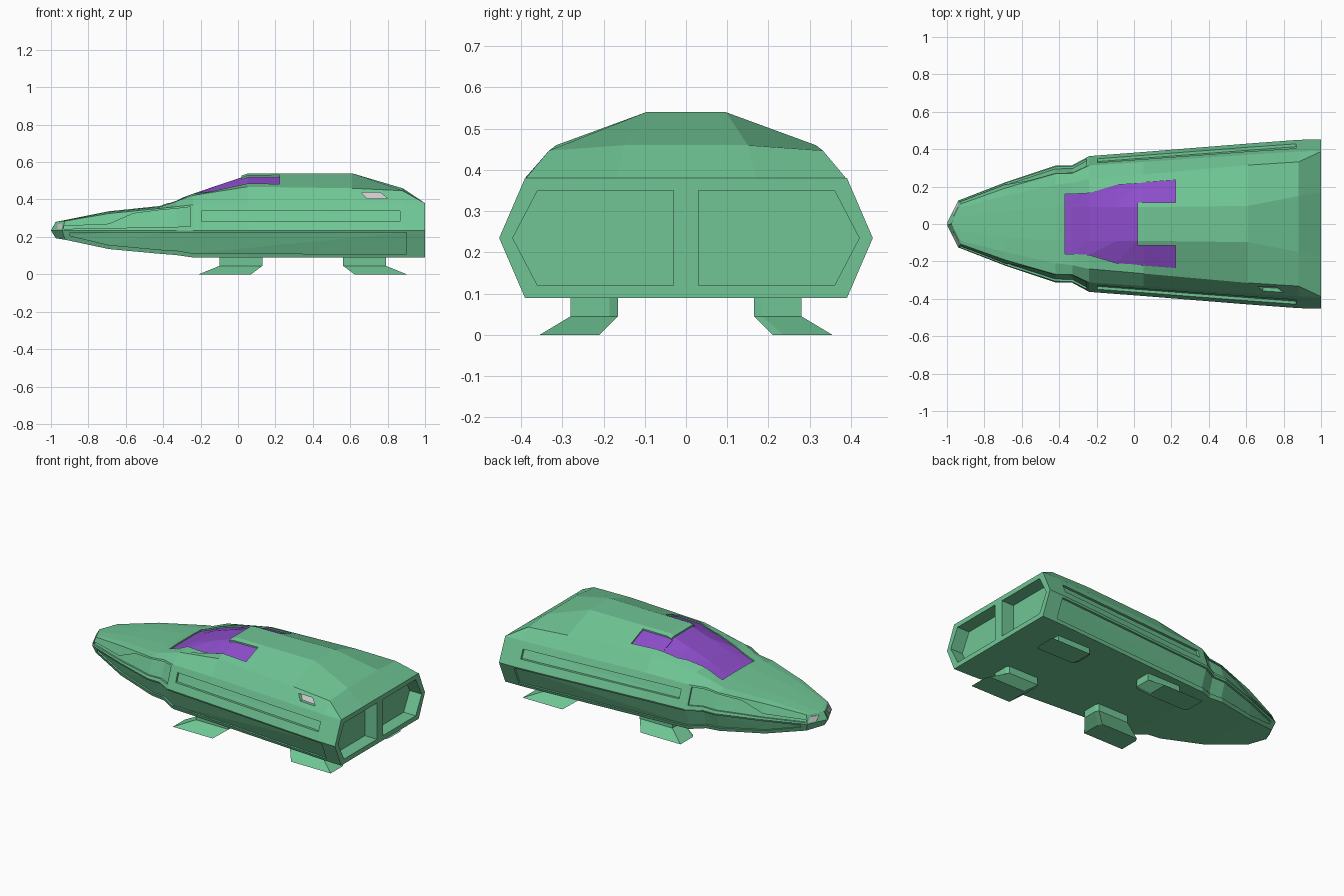
import bpy, bmesh
from mathutils import Vector
from mathutils.bvhtree import BVHTree

if "Cube" in bpy.data.objects:
    bpy.data.objects.remove(bpy.data.objects["Cube"])


def material(name, rgb):
    m = bpy.data.materials.new(name)
    m.diffuse_color = (*rgb, 1)
    m.use_nodes = True
    m.node_tree.nodes["Principled BSDF"].inputs["Base Color"].default_value = m.diffuse_color
    return m


GREEN = material("hull_green", (0.16, 0.56, 0.30))
PURPLE = material("glass_purple", (0.27, 0.075, 0.60))


def make(name, verts, faces, mat=None):
    bm = bmesh.new()
    vs = [bm.verts.new(v) for v in verts]
    for f in faces:
        bm.faces.new([vs[i] for i in f])
    bmesh.ops.recalc_face_normals(bm, faces=bm.faces)
    me = bpy.data.meshes.new(name)
    bm.to_mesh(me)
    bm.free()
    ob = bpy.data.objects.new(name, me)
    bpy.context.collection.objects.link(ob)
    if mat:
        me.materials.append(mat)
    return ob


def loft(name, rings, mat=None):
    n, k = len(rings[0]), len(rings)
    faces = [range(n), range((k - 1) * n, k * n)]
    for r in range(k - 1):
        for i in range(n):
            j = (i + 1) % n
            faces.append((r * n + i, r * n + j, r * n + n + j, r * n + n + i))
    return make(name, [p for ring in rings for p in ring], faces, mat)


# Hull sections: x, edge setback, mid half width, bottom z, shoulder z,
# outer roof y and z, inner roof y and z
SECTIONS = [
    (-1.00, .025, .004, .193, .279, .003, .28, .001, .28),
    (-.94, .015, .125, .185, .285, .09, .288, .04, .29),
    (-.69, 0, .222, .135, .325, .15, .333, .07, .337),
    (-.42, 0, .312, .110, .352, .21, .360, .09, .365),
    (-.33, 0, .314, .103, .362, .22, .390, .09, .396),
    (-.24, 0, .363, .090, .372, .24, .422, .09, .44),
    (0.05, 0, .385, .090, .378, .265, .468, .09, .538),
    (0.61, 0, .430, .090, .380, .315, .460, .097, .54),
    (0.88, 0, .450, .090, .380, .332, .447, .15, .46),
    (1.00, 0, .453, .090, .380, .388, .380, .17, .38),
]
rings = []
for x, dx, ym, zb, zu, yr, zr, yt, zt in SECTIONS:
    half = [(x + dx, ym * .862, zb), (x, ym, .235), (x + dx, ym * .862, zu),
            (x + dx, yr, zr), (x + dx, yt, zt)]
    rings.append(half + [(a, -b, c) for a, b, c in reversed(half)])
hull = loft("hull", rings, GREEN)

# Ray target for parts that follow the hull surface
bm = bmesh.new()
bm.from_mesh(hull.data)
tree = BVHTree.FromBMesh(bm)
bm.free()


def patch(name, rows, side, low, high, mat=None):
    """Slab over the hull from a grid of (x, c); side 0 = top, +-1 = flank."""
    out = Vector((0, side, 0)) if side else Vector((0, 0, 1))
    hits = []
    for row in rows:
        for x, c in row:
            start = Vector((x, 2 * side, c)) if side else Vector((x, c, 2))
            hits.append(tree.ray_cast(start, -out)[0])
    r, n, t = len(rows), len(rows[0]), len(hits)
    verts = [h + out * low for h in hits] + [h + out * high for h in hits]
    faces = []
    for i in range(r - 1):
        for j in range(n - 1):
            a, b, c, d = i * n + j, i * n + j + 1, i * n + n + j + 1, i * n + n + j
            for tri in ((a, b, c), (a, c, d)):
                faces += [tri, tuple(v + t for v in reversed(tri))]
    edge = list(range(n)) + [i * n + n - 1 for i in range(1, r)]
    edge += [(r - 1) * n + j for j in range(n - 2, -1, -1)] + [i * n for i in range(r - 2, 0, -1)]
    for a, b in zip(edge, edge[1:] + edge[:1]):
        faces.append((a, b, b + t, a + t))
    return make(name, verts, faces, mat)


def strip(stations):
    return [[(x, a), (x, b)] for x, a, b in stations]


cutters = []

# Canopy: wide windscreen and two side arms, slightly sunk in the roof
body = [[(x, y) for y in (-w, -.09, .09, w)]
        for x, w in ((-.37, .16), (-.33, .16), (-.24, .165), (-.09, .21), (.02, .217))]
arms = [[[(x, s * y) for y in (.115, b)] for x, b in
         ((.015, .217), (.05, .222), (.222, .235))] for s in (-1, 1)]
for name, rows in (("windscreen", body), ("left_window", arms[1]), ("right_window", arms[0])):
    cutters.append(patch(name + "_cutter", rows, 0, -.012, .06))
    patch(name, rows, 0, -.03, -.009, PURPLE)

# Flank recesses and nose lamps on both sides
SLOT = strip([(-.195, .283, .338), (.865, .283, .338)])
LOWER = strip([(-.9, .207, .222), (-.69, .157, .224), (-.42, .132, .224), (-.33, .127, .224),
               (-.24, .112, .224), (.9, .108, .224)])
FORE = strip([(-.93, .243, .258), (-.69, .246, .268), (-.56, .25, .325), (-.42, .252, .343),
              (-.33, .254, .351), (-.255, .256, .36)])
LAMP = strip([(-.966, .243, .268), (-.942, .243, .272)])
for s in (-1, 1):
    cutters.append(patch("slot_cutter", SLOT, s, -.015, .05))
    cutters.append(patch("lower_cutter", LOWER, s, -.012, .05))
    cutters.append(patch("fore_cutter", FORE, s, -.011, .05))
    patch("nose_lamp", LAMP, s, -.012, .007)

# Grey hatch on one side only
HATCH = [[(.69, .405), (.66, .438)], [(.80, .405), (.76, .438)]]
cutters.append(patch("hatch_cutter", HATCH, -1, -.026, .06))
patch("hatch", HATCH, -1, -.04, -.02)

# Rear engine wells
for s in (-1, 1):
    well = [(.03, .12), (.36, .12), (.42, .235), (.36, .35), (.03, .35)]
    cutters.append(loft("well_cutter", [[(x, s * y, z) for y, z in well] for x in (.915, 1.1)]))

# Cut all recesses
for c in cutters:
    c.hide_render = True
    mod = hull.modifiers.new(c.name, 'BOOLEAN')
    mod.object, mod.operation, mod.solver = c, 'DIFFERENCE', 'EXACT'
bpy.context.view_layer.update()
cut = bpy.data.meshes.new_from_object(hull.evaluated_get(bpy.context.evaluated_depsgraph_get()))
hull.modifiers.clear()
hull.data = cut
for p in cut.polygons:
    p.material_index = 0
for c in cutters:
    bpy.data.objects.remove(c)


# Landing legs: chamfered post with a splayed foot
def leg_ring(x0, x1, y0, y1, z, c=.02):
    d = c / 2
    return [(x0, y1, z), (x1, y1, z), (x1, y0 + c, z), (x1 - d, y0, z), (x0 + d, y0, z), (x0, y0 + c, z)]


POST = [leg_ring(-.1, .13, .165, .28, .10), leg_ring(-.1, .13, .165, .28, .045),
        leg_ring(-.21, .07, .21, .355, 0, .025)]
for end in ("front", "rear"):
    for side, s in (("right", -1), ("left", 1)):
        loft(f"{end}_{side}_leg", [[(x if end == "front" else .692 - x, s * y, z) for x, y, z in ring]
                                   for ring in POST], GREEN)
